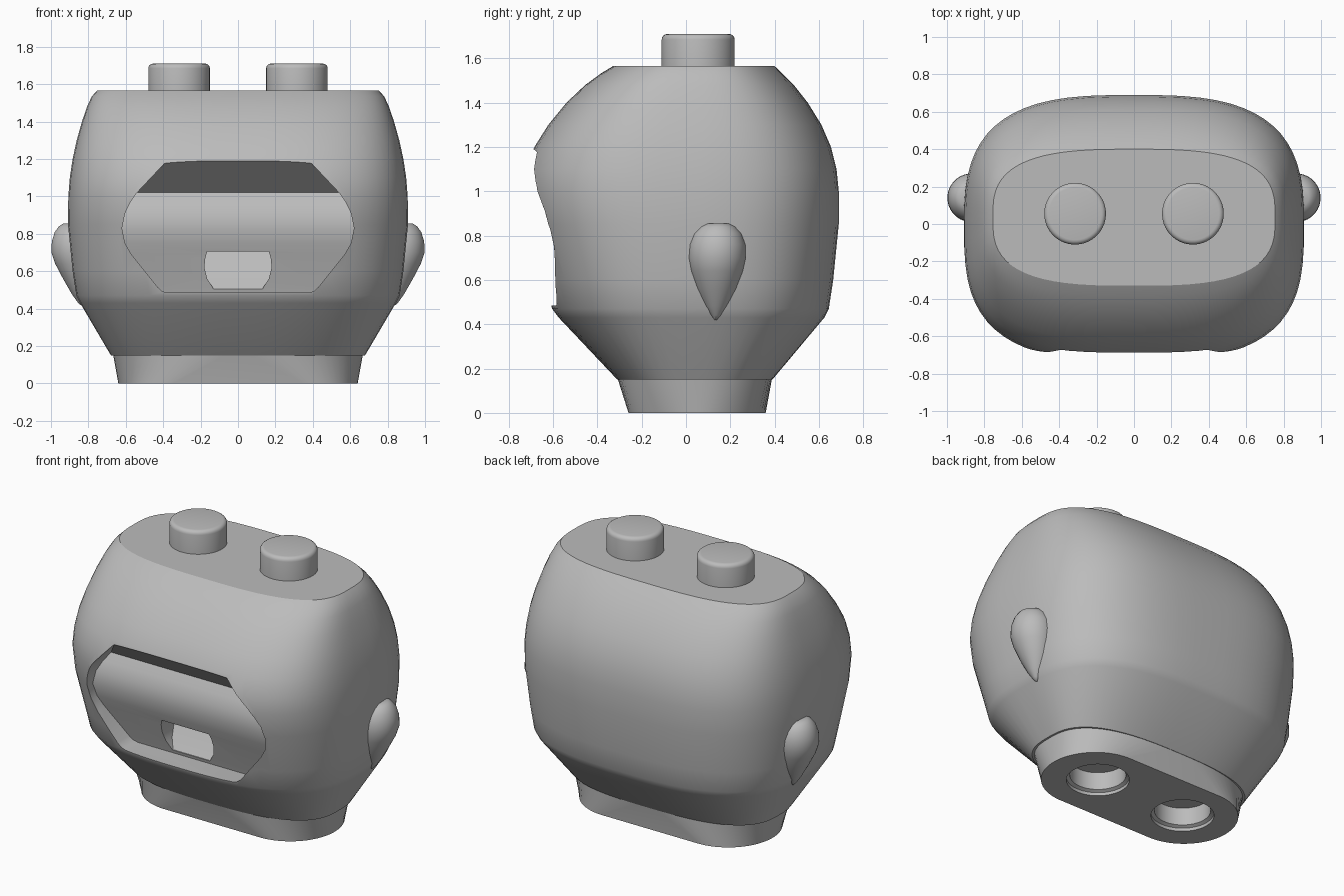
import bpy, bmesh, math

old = bpy.data.objects.get("Cube")
if old:
    bpy.data.objects.remove(old, do_unlink=True)

grey = bpy.data.materials.new("plain grey")
grey.use_nodes = True
grey.diffuse_color = (0.5, 0.5, 0.5, 1)
grey.node_tree.nodes["Principled BSDF"].inputs["Base Color"].default_value = (0.5, 0.5, 0.5, 1)
SEGS = 64


def loft(name, rings):
    """Skin a stack of equal-length point rings and cap both ends."""
    bm = bmesh.new()
    rows = [[bm.verts.new(p) for p in ring] for ring in rings]
    n = len(rows[0])
    for low, high in zip(rows, rows[1:]):
        for i in range(n):
            j = (i + 1) % n
            bm.faces.new((low[i], low[j], high[j], high[i]))
    bm.faces.new(rows[0][::-1])
    bm.faces.new(rows[-1])
    bmesh.ops.recalc_face_normals(bm, faces=bm.faces)
    mesh = bpy.data.meshes.new(name)
    bm.to_mesh(mesh)
    bm.free()
    mesh.materials.append(grey)
    obj = bpy.data.objects.new(name, mesh)
    bpy.context.scene.collection.objects.link(obj)
    return obj


def angles(count=SEGS):
    return [2 * math.pi * (i + 0.5) / count for i in range(count)]


def squircle(z, half, front, back, power):
    """Rounded-rectangle ring from half width and front/back limits."""
    mid, depth = (front + back) / 2, (back - front) / 2

    def bend(v):
        return math.copysign(abs(v) ** (2 / power), v)
    return [(half * bend(math.cos(t)), mid + depth * bend(math.sin(t)), z) for t in angles()]


def stadium(z, offset, radius, mid):
    return [(math.copysign(offset, math.cos(t)) + radius * math.cos(t),
             mid + radius * math.sin(t), z) for t in angles()]


def circle(x, y, z, radius, count=48):
    return [(x + radius * math.cos(t), y + radius * math.sin(t), z) for t in angles(count)]


def front_cutter(name, rows):
    """Cutter open to the front; each row is height, half width, back depth."""
    return loft(name, [[(-w, -1.2, z), (w, -1.2, z), (w, y, z), (-w, y, z)] for z, w, y in rows])


def cut(target, cutter):
    mod = target.modifiers.new(cutter.name, 'BOOLEAN')
    mod.operation = 'DIFFERENCE'
    mod.solver = 'EXACT'
    mod.object = cutter
    bpy.context.view_layer.objects.active = target
    bpy.context.view_layer.update()
    bpy.ops.object.modifier_apply(modifier=mod.name)
    bpy.data.objects.remove(cutter, do_unlink=True)


def smooth(obj, degrees=30):
    bpy.ops.object.select_all(action='DESELECT')
    obj.select_set(True)
    bpy.context.view_layer.objects.active = obj
    bpy.ops.object.shade_smooth_by_angle(angle=math.radians(degrees))


# Head shell: height, half width, front, back, squareness
head = loft("head", [squircle(*row) for row in (
    (0.15, 0.68, -0.31, 0.39, 2.8),
    (0.43, 0.845, -0.575, 0.625, 2.8),
    (0.47, 0.865, -0.605, 0.645, 2.8),
    (0.6, 0.885, -0.64, 0.665, 2.8),
    (0.85, 0.91, -0.71, 0.69, 2.9),
    (1.0, 0.908, -0.73, 0.69, 3),
    (1.1, 0.9, -0.72, 0.68, 3),
    (1.2, 0.885, -0.685, 0.655, 3),
    (1.3, 0.863, -0.622, 0.612, 3),
    (1.4, 0.835, -0.54, 0.55, 3),
    (1.48, 0.808, -0.455, 0.487, 3),
    (1.535, 0.782, -0.38, 0.432, 3),
    (1.565, 0.755, -0.33, 0.4, 3))])

# Recessed visor with a sloping ceiling and a bulging back wall
cut(head, front_cutter("visor_cutter", (
    (0.485, 0.375, -0.46), (0.493, 0.405, -0.462), (0.515, 0.43, -0.468),
    (0.69, 0.57, -0.52), (0.75, 0.604, -0.54), (0.83, 0.62, -0.56),
    (0.91, 0.604, -0.55), (0.97, 0.575, -0.52), (1.02, 0.54, -0.49),
    (1.36, 0.22, -0.885))))

# Wedge-shaped mouth in the visor wall
cut(head, front_cutter("mouth_cutter", (
    (0.505, 0.13, -0.46), (0.56, 0.165, -0.42), (0.62, 0.18, -0.38),
    (0.67, 0.175, -0.35), (0.705, 0.165, -0.33))))
smooth(head)

# Neck blending from a stadium foot, with two chamfered sockets
neck = loft("neck", [stadium(0, 0.33, 0.31, 0.05),
                     squircle(0.152, 0.668, -0.308, 0.388, 2.7)])
for side in (-1, 1):
    x = side * 0.315
    cut(neck, loft("socket_cutter", [
        circle(x, 0.055, z, r) for z, r in ((-0.02, 0.18), (0.02, 0.18), (0.03, 0.16), (0.14, 0.16))]))
smooth(neck)

for side, label in ((1, "left"), (-1, "right")):
    # Studs with a rounded upper edge
    x = side * 0.315
    stud_rows = [(1.55, 0.165)] + [
        (1.685 + 0.025 * math.sin(a), 0.14 + 0.025 * math.cos(a))
        for a in (math.pi / 2 * k / 4 for k in range(5))]
    smooth(loft(label + "_stud", [circle(x, 0.055, z, r) for z, r in stud_rows]))

    # Teardrop ears: height, centre offset, radius
    ear_rows = ((0.42, 0.84, 0.005), (0.44, 0.84, 0.022), (0.48, 0.84, 0.05),
                (0.56, 0.846, 0.09), (0.64, 0.86, 0.118), (0.7, 0.868, 0.13),
                (0.76, 0.869, 0.127), (0.81, 0.872, 0.108),
                (0.84, 0.878, 0.08), (0.855, 0.885, 0.05))
    smooth(loft(label + "_ear", [circle(side * c, 0.14 - 0.02 * (0.7 - z), z, r, 32)
                                 for z, c, r in ear_rows]), 50)
